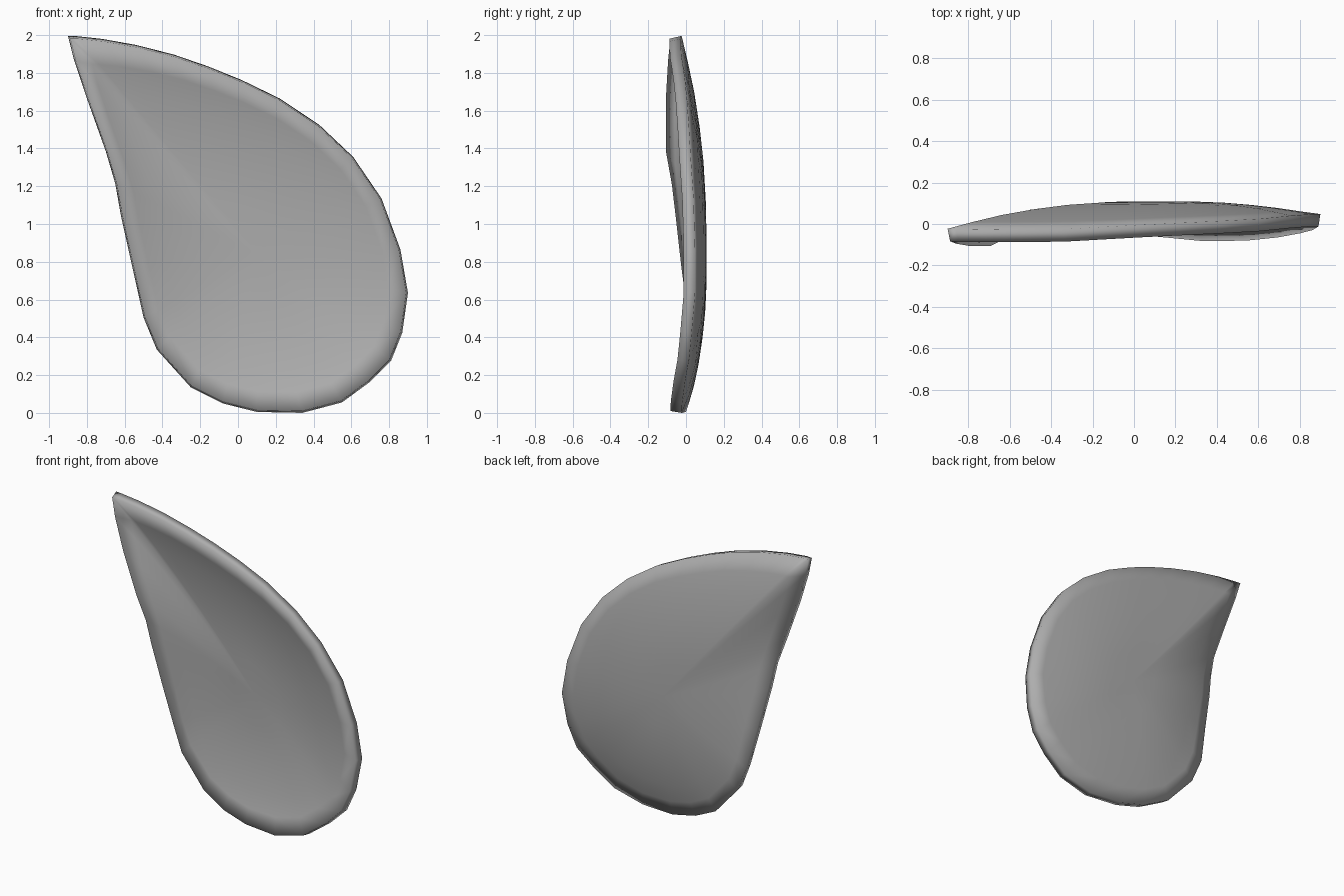
import bpy, bmesh

if "Cube" in bpy.data.objects:
    bpy.data.objects.remove(bpy.data.objects["Cube"])

# Rim of the petal: x, z, and front-edge depth y
RIM = [
    (-.90, 2.0, -.083), (-.86, 2.0, -.087), (-.72, 1.985, -.088), (-.54, 1.953, -.087),
    (-.34, 1.902, -.085), (-.16, 1.84, -.075), (.02, 1.767, -.065),
    (.22, 1.67, -.055), (.43, 1.53, -.045), (.61, 1.36, -.035), (.76, 1.14, -.02),
    (.86, .87, -.012), (.90, .64, -.012), (.87, .43, -.03), (.81, .28, -.045),
    (.70, .17, -.065), (.55, .06, -.08), (.34, .005, -.083), (.10, .01, -.06),
    (-.08, .055, -.045), (-.25, .14, -.02), (-.43, .34, 0), (-.50, .51, .01),
    (-.56, .78, -.025), (-.62, 1.05, -.055), (-.65, 1.22, -.075),
    (-.70, 1.39, -.105), (-.80, 1.67, -.107), (-.87, 1.88, -.095),
]
CX, CZ, CY = .10, .85, .054
THICK = .06
STEPS = [1, .88, .74, .58, .42, .24]


def dished_sheet(bm, offset, scale):
    """Concentric rings sinking from the rim to the hollow; returns the rim and the inner points."""
    rings = []
    for t in STEPS:
        s = t * scale
        f = 1 - t ** 2.5
        rings.append([bm.verts.new((CX + (x - CX) * s,
                                    y + (CY - y) * f + offset,
                                    CZ + (z - CZ) * s)) for x, z, y in RIM])
    centre = bm.verts.new((CX, CY + offset, CZ))
    for a, b in zip(rings, rings[1:]):
        bridge(bm, a, b)
    n = len(RIM)
    for i in range(n):
        bm.faces.new((rings[-1][i], rings[-1][(i + 1) % n], centre))
    inner = [v for ring in rings[1:] for v in ring] + [centre]
    return rings[0], inner


def bridge(bm, a, b):
    n = len(a)
    for i in range(n):
        j = (i + 1) % n
        bm.faces.new((a[i], a[j], b[j], b[i]))


# Front and back sheets joined by the rim wall
bm = bmesh.new()
front, inner_front = dished_sheet(bm, 0, .988)
back, inner_back = dished_sheet(bm, THICK, 1)
bridge(bm, front, back)

# Relax depth only, so the hollow has no creases
for _ in range(5):
    bmesh.ops.smooth_vert(bm, verts=inner_front + inner_back, factor=.5,
                          use_axis_x=False, use_axis_y=True, use_axis_z=False)

bmesh.ops.recalc_face_normals(bm, faces=bm.faces)
for f in bm.faces:
    f.smooth = True

mesh = bpy.data.meshes.new("curved_petal")
bm.to_mesh(mesh)
bm.free()
petal = bpy.data.objects.new("curved_petal", mesh)
bpy.context.collection.objects.link(petal)
petal.location.z = -min(v.co.z for v in mesh.vertices)

# Darker grey
grey = bpy.data.materials.new("dark_grey")
grey.diffuse_color = (.42, .42, .42, 1)
grey.use_nodes = True
grey.node_tree.nodes["Principled BSDF"].inputs["Base Color"].default_value = grey.diffuse_color
mesh.materials.append(grey)
